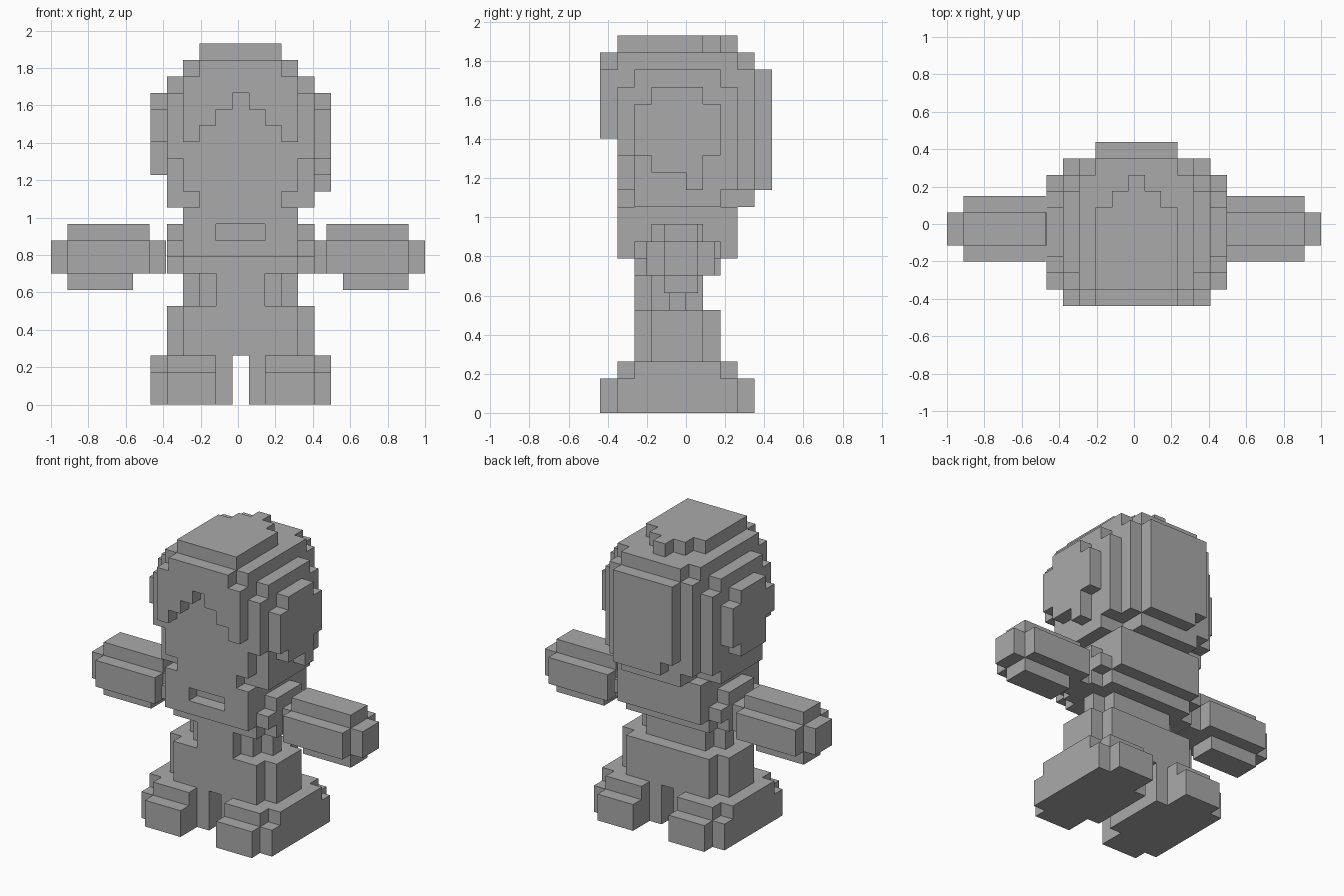
import bpy, bmesh, math
from mathutils import Vector

if "Cube" in bpy.data.objects:
    bpy.data.objects.remove(bpy.data.objects["Cube"])

V = 0.0877                                  # cell size
grey = bpy.data.materials.new("plain grey")
grey.diffuse_color = (0.4, 0.4, 0.4, 1)
grey.use_nodes = True
grey.node_tree.nodes["Principled BSDF"].inputs["Base Color"].default_value = grey.diffuse_color


def box(x, y, z):
    """Cells in half-open y and z ranges, inclusive x range."""
    return {(i, j, k) for i in range(x[0], x[1] + 1)
            for j in range(*y) for k in range(*z)}


def wide(n, y, z):
    """Block reaching n cells either side of the middle column."""
    return box((-n, n), y, z)


def build(name, cells, solid, origin):
    """Skin the cells, leaving out faces covered by solid neighbours."""
    bm = bmesh.new()
    for c in cells:
        for axis in range(3):
            for s in (-1, 1):
                n = list(c)
                n[axis] += s
                if tuple(n) in solid:
                    continue
                a, b = (axis + 1) % 3, (axis + 2) % 3
                quad = []
                for u, w in ((0, 0), (1, 0), (1, 1), (0, 1)):
                    p = list(c)
                    p[axis] += s > 0
                    p[a] += u
                    p[b] += w
                    quad.append(bm.verts.new(Vector(p) * V + Vector(origin)))
                bm.faces.new(quad if s > 0 else quad[::-1])
    bmesh.ops.remove_doubles(bm, verts=bm.verts, dist=0.001)
    bmesh.ops.dissolve_limit(bm, angle_limit=math.radians(1),
                             verts=bm.verts, edges=bm.edges)
    me = bpy.data.meshes.new(name)
    bm.to_mesh(me)
    bm.free()
    me.materials.append(grey)
    ob = bpy.data.objects.new(name, me)
    bpy.context.collection.objects.link(ob)


parts = {}

# Feet: stepped toes and heels
foot = (box((2, 4), (-5, 4), (0, 2)) | box((2, 4), (-4, 3), (2, 3))
        | box((5, 5), (-4, 3), (0, 2)) | box((5, 5), (-3, 2), (2, 3))
        | box((1, 1), (-3, 2), (0, 3)))
parts["right_foot"] = foot
parts["left_foot"] = {(-i, j, k) for i, j, k in foot}

# Legs and waist
parts["legs"] = wide(3, (-3, 2), (3, 6)) | wide(4, (-2, 1), (3, 6))
parts["waist"] = (wide(1, (-3, 1), (6, 8)) | wide(2, (-2, 1), (6, 8))
                  | wide(3, (-1, 0), (6, 8)))

# Shoulders
parts["shoulders"] = (wide(3, (-3, 2), (8, 9)) | wide(4, (-2, 1), (8, 11))
                      | wide(4, (-3, 2), (9, 10)))

# Jaw with a mouth slot, then the face
mouth = wide(1, (-4, -3), (10, 11))
parts["jaw"] = wide(3, (-4, 3), (9, 12)) - mouth
parts["face"] = (wide(2, (-4, 4), (12, 13)) | wide(3, (-4, 4), (13, 20)))

# Hair: side layers, crown, back panel and stepped fringe
hair = (wide(4, (-3, 2), (12, 20)) | wide(4, (2, 3), (13, 19))
        | wide(4, (-4, 3), (15, 19)))
hair |= wide(3, (-4, 3), (20, 21)) | wide(2, (-5, 4), (20, 21))
hair |= box((-1, 2), (4, 5), (13, 20)) | box((-2, -2), (4, 5), (14, 20))
for i in range(-3, 4):
    hair |= box((i, i), (-5, -4), (19 - abs(i), 20))
for i in range(-2, 3):
    hair |= box((i, i), (-4, 3 - abs(i)), (21, 22))
# Outer side locks, slightly different on each side
for j, low_r, low_l in ((-3, 15, 16), (-2, 14, 14), (-1, 14, 14),
                        (0, 13, 14), (1, 15, 15)):
    top = 18 if j in (-3, 1) else 19
    hair |= box((5, 5), (j, j + 1), (low_r, top))
    hair |= box((-5, -5), (j, j + 1), (low_l, top))
parts["hair"] = hair

# Each cell belongs to one part only
solid, taken = set().union(*parts.values()), set()
for name, cells in parts.items():
    build(name, cells - taken, solid, (0.014 - V / 2, 0, 0))
    taken |= cells

# Arms: cross-shaped section with a narrow tip and root
arm = (box((0, 6), (-1, 1), (8, 10)) | box((1, 5), (-2, 2), (8, 10))
       | box((1, 5), (-1, 1), (10, 11)) | box((2, 5), (-1, 1), (7, 8)))
build("right_arm", arm, arm, (1 - 7 * V, -0.026, 0))
arm = {(-1 - i, j, k) for i, j, k in arm}
build("left_arm", arm, arm, (7 * V - 1, -0.026, 0))
